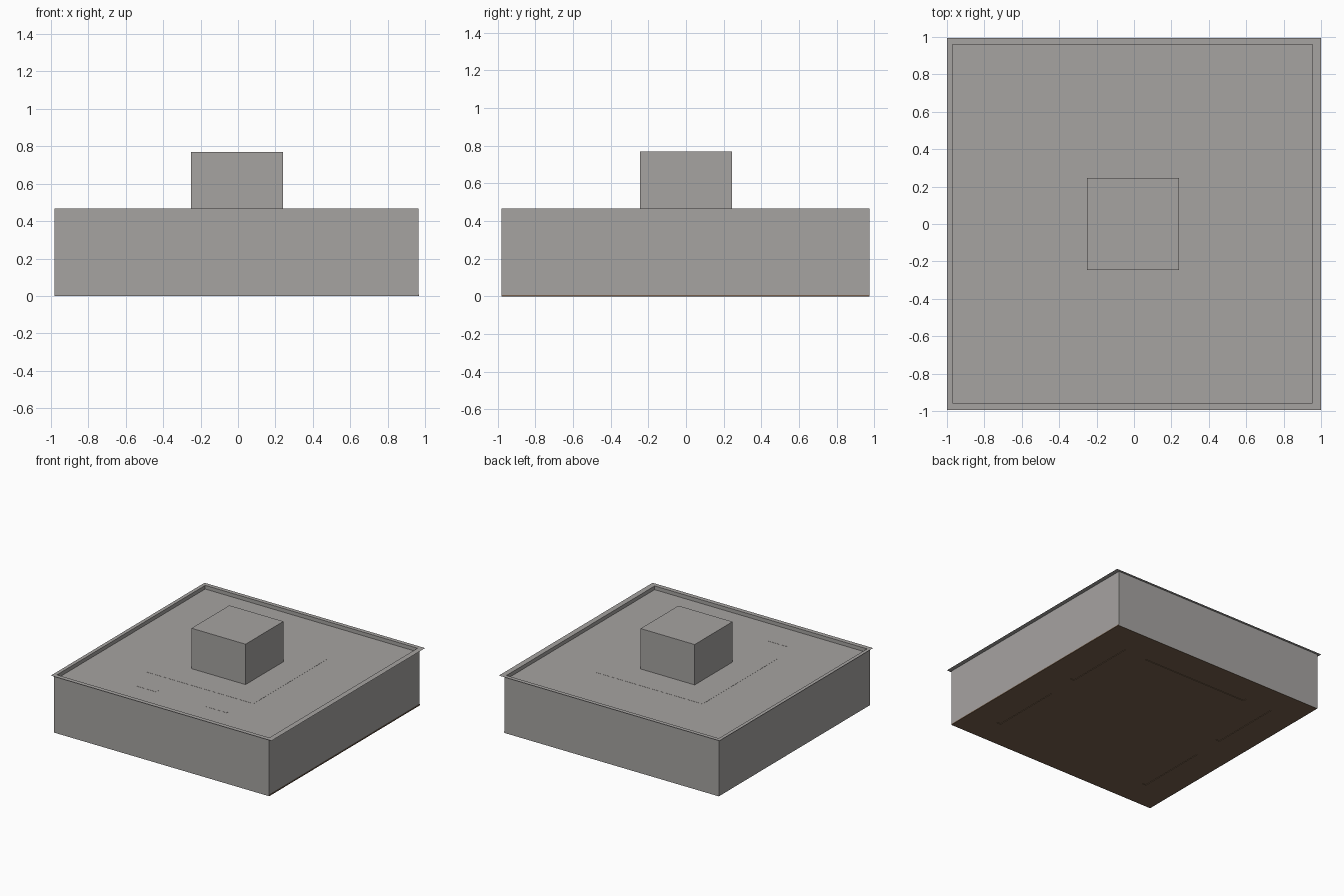
import bpy
import bmesh

default = bpy.data.objects.get("Cube")
if default:
    bpy.data.objects.remove(default, do_unlink=True)


def material(name, color):
    mat = bpy.data.materials.new(name)
    mat.use_nodes = True
    mat.diffuse_color = color
    mat.node_tree.nodes["Principled BSDF"].inputs["Base Color"].default_value = color
    return mat


gray = material("warm gray", (0.38, 0.367, 0.357, 1))
brown = material("dark brown", (0.19, 0.118, 0.073, 1))


def add_object(name, bm, mat):
    mesh = bpy.data.meshes.new(name)
    bm.to_mesh(mesh)
    bm.free()
    mesh.materials.append(mat)
    obj = bpy.data.objects.new(name, mesh)
    bpy.context.scene.collection.objects.link(obj)
    return obj


def loops(name, mat, rects, cap_end=False, cap_start=False):
    """Join rectangles (x0, x1, y0, y1, z) one after another with quads."""
    bm = bmesh.new()
    rings = [[bm.verts.new(p) for p in ((x0, y0, z), (x1, y0, z), (x1, y1, z), (x0, y1, z))]
             for x0, x1, y0, y1, z in rects]
    for a, b in zip(rings, rings[1:]):
        for i in range(4):
            j = (i + 1) % 4
            bm.faces.new((a[i], a[j], b[j], b[i]))
    if cap_end:
        bm.faces.new(rings[-1])
    if cap_start:
        bm.faces.new(rings[0][::-1])
    return add_object(name, bm, mat)


def box(name, mat, x0, x1, y0, y1, z0, z1):
    return loops(name, mat, [(x0, x1, y0, y1, z0), (x0, x1, y0, y1, z1)], True, True)


body = (-0.98, 0.965, -0.98, 0.975)
inner = (-0.97, 0.955, -0.958, 0.961)
top, floor = 0.468, 0.438

# Outer walls, and the thin flange with the shallow recess inside it
loops("outer_walls", gray, [(*body, 0), (*body, top)])
loops("rim_and_roof", gray,
      [(-1, 1, -0.995, 0.995, top), (*inner, top), (*inner, floor)], cap_end=True)

# Central block and the low panels around it
box("roof_block", gray, -0.25, 0.24, -0.245, 0.245, floor, 0.77)
box("roof_panel", gray, -0.49, 0.48, -0.485, 0.485, floor, floor + 0.001)
for side, x in (("right", -0.325), ("left", 0.315)):
    box(side + "_small_panel", gray, x - 0.095, x + 0.095, -0.73, -0.7, floor, floor + 0.001)

# Thin underside with shallow slots cut into it
underside = box("underside", brown, -0.978, 0.969, -0.978, 0.973, 0, 0.008)
slots = [(0, 0.725, 0.48, 0.018)]
slots += [(x, y, 0.018, 0.3) for x in (-0.715, 0.71) for y in (-0.435, 0.425)]
cutters = []
for x, y, half_x, half_y in slots:
    cutter = box("slot_cutter", brown, x - half_x, x + half_x, y - half_y, y + half_y, -0.01, 0.004)
    cutter.hide_render = True
    cut = underside.modifiers.new("slot", 'BOOLEAN')
    cut.operation = 'DIFFERENCE'
    cut.solver = 'EXACT'
    cut.object = cutter
    cutters.append(cutter)

# Keep the cut result and drop the cutters
graph = bpy.context.evaluated_depsgraph_get()
cut_mesh = bpy.data.meshes.new_from_object(underside.evaluated_get(graph))
underside.modifiers.clear()
underside.data = cut_mesh
for cutter in cutters:
    bpy.data.objects.remove(cutter, do_unlink=True)
